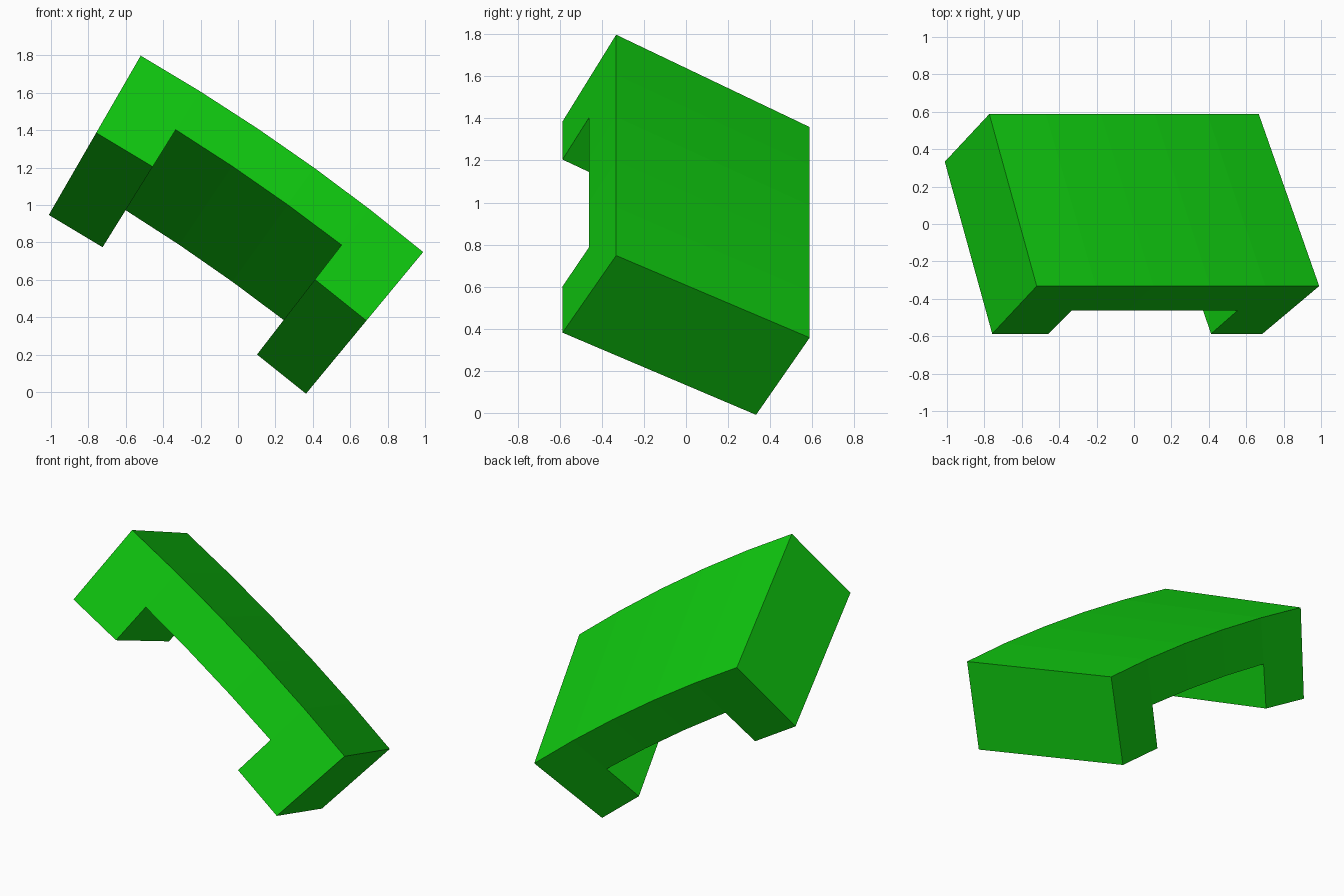
import bpy, bmesh, math

cube = bpy.data.objects.get("Cube")
if cube:
    bpy.data.objects.remove(cube, do_unlink=True)

# Green material
green = bpy.data.materials.new("bright_green")
green.use_nodes = True
colour = (0.005, 0.60, 0.005, 1.0)
green.diffuse_color = colour
green.node_tree.nodes["Principled BSDF"].inputs["Base Color"].default_value = colour

# Shallow arc around an axis parallel to y
MID = math.radians(34.8)        # direction of the arc's middle, from straight up
HALF = math.radians(4.8)        # half of the arc's angle
SEGMENTS = 5
RADIUS = 0.9196 / math.sin(HALF)
CENTRE_X = 0.235 - RADIUS * math.cos(HALF) * math.sin(MID)
CENTRE_Z = 1.273 - RADIUS * math.cos(HALF) * math.cos(MID)
DEPTHS = (0.0, 0.51, 1.0)       # outer surface, gap ceiling, leg ends


def point(i, j, side):
    """Corner at arc station i, depth j, front (0) or back (1) of the tilted section."""
    angle = MID - HALF + 2 * HALF * i / SEGMENTS
    r = RADIUS - 0.476 * DEPTHS[j] - 0.507 * side
    y = -0.332 - 0.255 * DEPTHS[j] + 0.92 * side
    return (CENTRE_X + r * math.sin(angle), y, CENTRE_Z + r * math.cos(angle))


bm = bmesh.new()
verts = {}


def face(*keys):
    for k in keys:
        if k not in verts:
            verts[k] = bm.verts.new(point(*k))
    bm.faces.new([verts[k] for k in keys])


# Curved plate along the whole arc, with a leg at each end
cells = {(i, 0) for i in range(SEGMENTS)} | {(0, 1), (SEGMENTS - 1, 1)}
for i, j in sorted(cells):
    ring = [(i, j), (i + 1, j), (i + 1, j + 1), (i, j + 1)]
    for side in (0, 1):
        face(*[(a, b, side) for a, b in ring])
    neighbours = [(i, j - 1), (i + 1, j), (i, j + 1), (i - 1, j)]
    for n, other in enumerate(neighbours):
        if other not in cells:
            p, q = ring[n], ring[(n + 1) % 4]
            face((*p, 0), (*q, 0), (*q, 1), (*p, 1))

bmesh.ops.recalc_face_normals(bm, faces=bm.faces[:])
mesh = bpy.data.meshes.new("curved_bracket")
bm.to_mesh(mesh)
bm.free()
mesh.materials.append(green)
bracket = bpy.data.objects.new("curved_bracket", mesh)
bpy.context.collection.objects.link(bracket)
